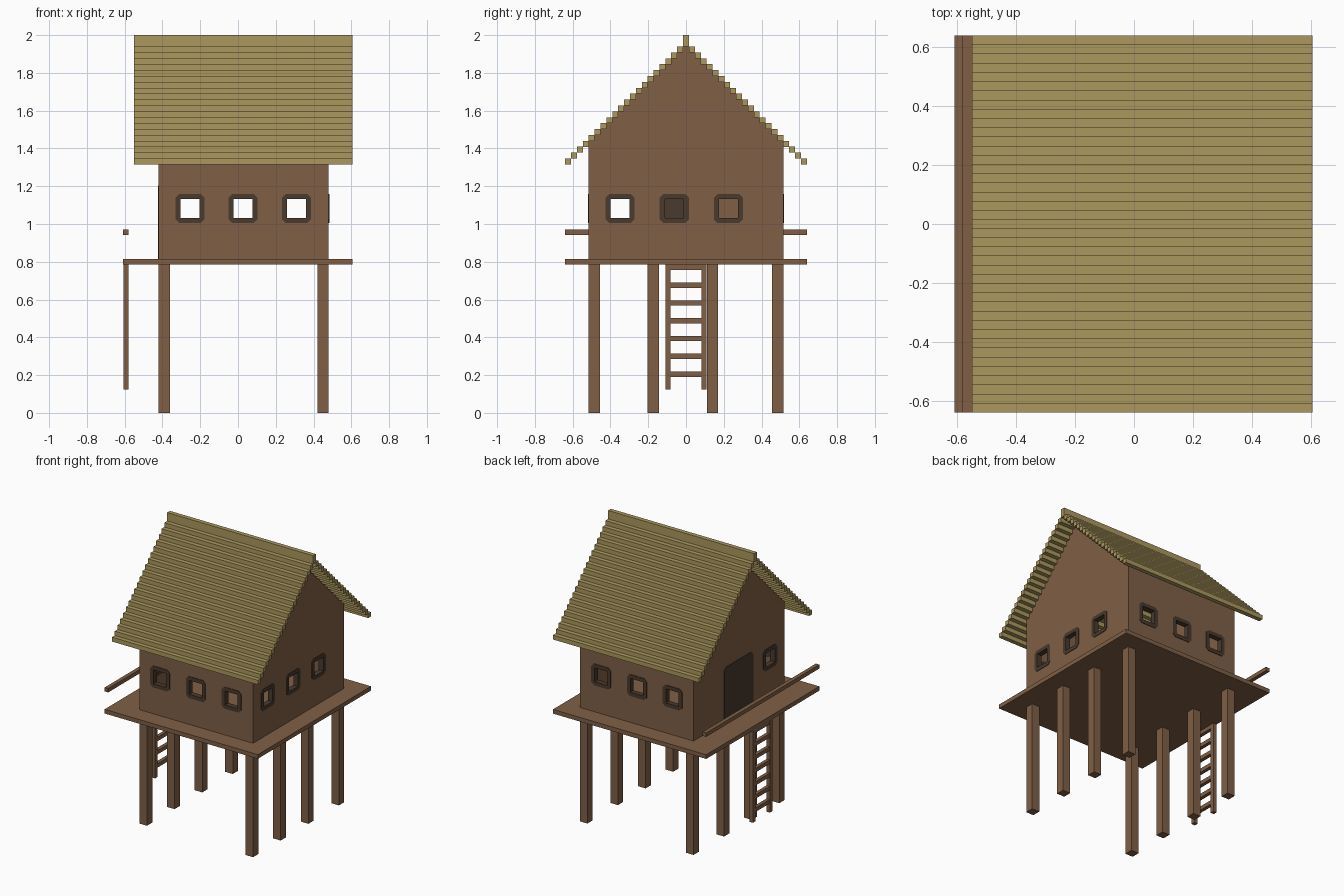
import bpy
import bmesh
from mathutils import Vector

if "Cube" in bpy.data.objects:
    bpy.data.objects.remove(bpy.data.objects["Cube"], do_unlink=True)


def material(name, rgb):
    m = bpy.data.materials.new(name)
    m.use_nodes = True
    m.diffuse_color = (*rgb, 1)
    node = next(n for n in m.node_tree.nodes if n.type == "BSDF_PRINCIPLED")
    node.inputs["Base Color"].default_value = (*rgb, 1)
    return m


WOOD = material("brown wood", (0.216, 0.117, 0.061))
DARK = material("dark wood", (0.068, 0.042, 0.027))
THATCH = material("straw thatch", (0.413, 0.314, 0.112))


def finish(name, bm, mat):
    bmesh.ops.recalc_face_normals(bm, faces=bm.faces[:])
    mesh = bpy.data.meshes.new(name)
    bm.to_mesh(mesh)
    bm.free()
    mesh.materials.append(mat)
    ob = bpy.data.objects.new(name, mesh)
    bpy.context.scene.collection.objects.link(ob)
    return ob


def add_box(bm, x, y, z):
    """Box from (min, max) pairs."""
    vs = [bm.verts.new((a, b, c)) for a in x for b in y for c in z]
    for f in ((0, 1, 3, 2), (4, 5, 7, 6), (0, 1, 5, 4),
              (2, 3, 7, 6), (0, 2, 6, 4), (1, 3, 7, 5)):
        bm.faces.new([vs[i] for i in f])


def boxes(name, items, mat):
    bm = bmesh.new()
    for item in items:
        add_box(bm, *item)
    return finish(name, bm, mat)


def prism(name, profile, x0, x1, mat):
    """Extrude a (y, z) profile along x."""
    bm = bmesh.new()
    face = bm.faces.new([bm.verts.new((x0, y, z)) for y, z in profile])
    ext = bmesh.ops.extrude_face_region(bm, geom=[face])["geom"]
    bmesh.ops.translate(bm, vec=(x1 - x0, 0, 0),
                        verts=[v for v in ext if isinstance(v, bmesh.types.BMVert)])
    return finish(name, bm, mat)


def cut(ob, cutter):
    mod = ob.modifiers.new("cut", "BOOLEAN")
    mod.operation = "DIFFERENCE"
    mod.solver = "EXACT"
    mod.object = cutter
    bpy.context.view_layer.objects.active = ob
    bpy.ops.object.modifier_apply(modifier=mod.name)
    bpy.data.objects.remove(cutter, do_unlink=True)


# Main dimensions
X0, X1, Y = -0.42, 0.48, 0.515       # house walls
T = 0.03                             # wall thickness
FLOOR = 0.815
DECK_X = (-0.608, 0.605)
DECK_Y = (-0.64, 0.64)
PEAK = 1.955
WIN_Z, HOLE, FRAME, PROUD = 1.082, 0.051, 0.077, 0.004

# Stilts, deck and guard rail
for i, x in enumerate((-0.39, 0.45)):
    for j, y in enumerate((-0.485, -0.173, 0.14, 0.485)):
        boxes(f"stilt_{i * 4 + j + 1}",
              [((x - 0.03, x + 0.03), (y - 0.03, y + 0.03), (0, 0.79))], WOOD)
boxes("deck", [(DECK_X, DECK_Y, (0.785, FLOOR))], WOOD)
boxes("guard_rail", [((-0.608, -0.58), DECK_Y, (0.943, 0.971))], WOOD)

# Ladder: two uprights and evenly spaced rungs
LX = (-0.607, -0.58)
ladder = [(LX, (s * 0.095 - 0.014, s * 0.095 + 0.014), (0.125, 0.79)) for s in (-1, 1)]
ladder += [((LX[0] + 0.001, LX[1] - 0.001), (-0.09, 0.09), (z - 0.014, z + 0.014))
           for z in (0.205 + 0.0943 * k for k in range(7))]
boxes("ladder", ladder, WOOD)

# Windows as (centre, outward normal)
windows = [(Vector((x, s * Y, WIN_Z)), Vector((0, s, 0)))
           for s in (-1, 1) for x in (-0.255, 0.027, 0.31)]
windows += [(Vector((X1, y, WIN_Z)), Vector((1, 0, 0))) for y in (-0.35, -0.062, 0.224)]
windows.append((Vector((X0, -0.35, WIN_Z)), Vector((-1, 0, 0))))

# Hollow gabled walls with window openings
walls = prism("walls", [(-Y, 0.80), (Y, 0.80), (Y, PEAK - Y), (0, PEAK), (-Y, PEAK - Y)],
              X0, X1, WOOD)
cut(walls, boxes("room_cutter",
                 [((X0 + T, X1 - T), (-Y + T, Y - T), (0.7, 2.2))], WOOD))
holes = []
for c, n in windows:
    hx, hy = (0.08, HOLE) if n.x else (HOLE, 0.08)
    holes.append(((c.x - hx, c.x + hx), (c.y - hy, c.y + hy),
                  (WIN_Z - HOLE, WIN_Z + HOLE)))
cut(walls, boxes("window_cutter", holes, WOOD))


def window_frame(name, c, n):
    """Ring with clipped outer corners and a square opening."""
    side, up = Vector((-n.y, n.x, 0)), Vector((0, 0, 1))
    k = FRAME - 0.02
    outer = [(FRAME, -k), (FRAME, k), (k, FRAME), (-k, FRAME),
             (-FRAME, k), (-FRAME, -k), (-k, -FRAME), (k, -FRAME)]
    h = HOLE - 0.001
    inner = [(h if a > 0 else -h, h if b > 0 else -h) for a, b in outer]
    bm = bmesh.new()
    rings = [[bm.verts.new(c + side * a + up * b + n * d) for a, b in loop]
             for loop, d in ((outer, PROUD), (inner, PROUD),
                             (inner, -T - PROUD), (outer, -T - PROUD))]
    for r in range(4):
        p, q = rings[r], rings[(r + 1) % 4]
        for i in range(8):
            j = (i + 1) % 8
            bm.faces.new((p[i], p[j], q[j], q[i]))
    bmesh.ops.remove_doubles(bm, verts=bm.verts[:], dist=1e-5)
    finish(name, bm, DARK)


for i, (c, n) in enumerate(windows):
    window_frame(f"window_frame_{i + 1}", c, n)

# Door with clipped top corners
D0, D1, DT = -0.155, 0.17, 1.205
prism("door", [(D0, FLOOR - 0.01), (D1, FLOOR - 0.01), (D1, DT - 0.02), (D1 - 0.02, DT),
               (D0 + 0.02, DT), (D0, DT - 0.02)], X0 - PROUD, X0 + T + PROUD, DARK)

# Stepped roof battens and ridge beam
ROOF_X, STEP, H = (-0.55, 0.605), 0.0312, 0.0157
for label, s in (("front", -1), ("back", 1)):
    boxes(f"{label}_roof_battens",
          [(ROOF_X, (s * i * STEP - H, s * i * STEP + H),
            (PEAK - i * STEP - H, PEAK - i * STEP + H)) for i in range(1, 21)], THATCH)
boxes("ridge_beam", [(ROOF_X, (-H, H), (PEAK - H, 2.0))], THATCH)
